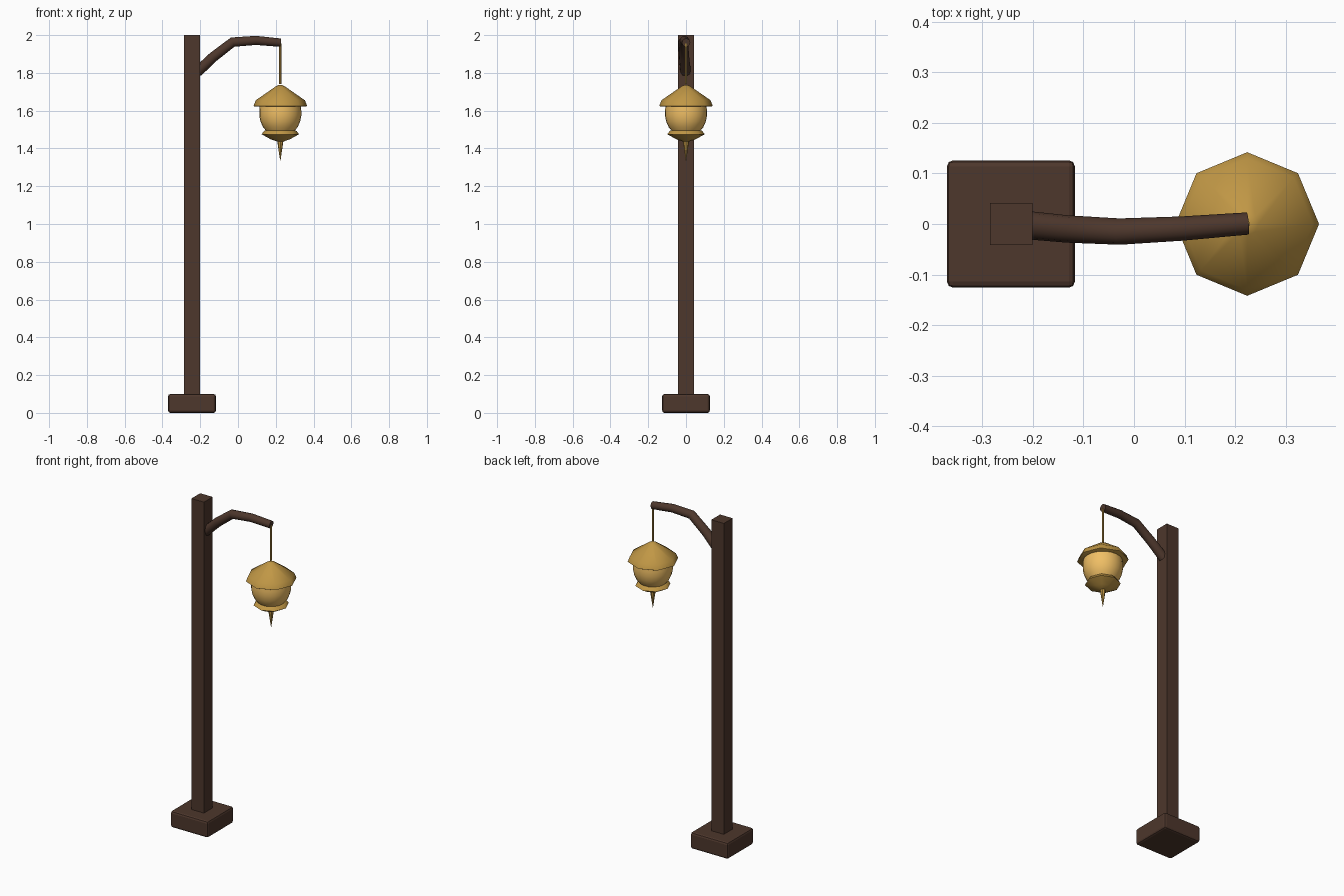
import bpy, bmesh
from math import pi, sin, cos, radians
from mathutils import Vector

if "Cube" in bpy.data.objects:
    bpy.data.objects.remove(bpy.data.objects["Cube"])


def material(name, rgb):
    m = bpy.data.materials.new(name)
    m.diffuse_color = (*rgb, 1)
    m.use_nodes = True
    m.node_tree.nodes["Principled BSDF"].inputs["Base Color"].default_value = m.diffuse_color
    return m


wood = material("dark_wood", (0.075, 0.038, 0.025))
gold = material("gold", (0.53, 0.31, 0.06))
glow = material("glow", (0.87, 0.52, 0.13))


def finish(name, bm, mat, smooth=None):
    bmesh.ops.recalc_face_normals(bm, faces=bm.faces)
    me = bpy.data.meshes.new(name)
    bm.to_mesh(me)
    bm.free()
    me.materials.append(mat)
    ob = bpy.data.objects.new(name, me)
    bpy.context.collection.objects.link(ob)
    if smooth:
        bpy.ops.object.select_all(action='DESELECT')
        ob.select_set(True)
        bpy.context.view_layer.objects.active = ob
        bpy.ops.object.shade_smooth_by_angle(angle=radians(smooth))
    return ob


def box(name, x0, x1, y, z0, z1, bevel=0):
    bm = bmesh.new()
    bmesh.ops.create_cube(bm, size=1)
    for v in bm.verts:
        v.co = ((x0 + x1) / 2 + v.co.x * (x1 - x0), v.co.y * 2 * y,
                (z0 + z1) / 2 + v.co.z * (z1 - z0))
    if bevel:
        bmesh.ops.bevel(bm, geom=bm.edges[:], offset=bevel, segments=2,
                        profile=0.5, affect='EDGES')
    return finish(name, bm, wood)


def skin(bm, rings):
    for a, b in zip(rings, rings[1:]):
        n = len(a)
        for i in range(n):
            j = (i + 1) % n
            bm.faces.new((a[i], a[j], b[j], b[i]))
    bm.faces.new(rings[0])
    bm.faces.new(rings[-1])


def lathe(name, profile, mat, sides=8, smooth=None):
    """Closed turned part around the lantern axis, profile of (radius, z)."""
    bm = bmesh.new()
    rings = [[bm.verts.new((LX + r * cos(2 * pi * i / sides),
                            r * sin(2 * pi * i / sides), z))
              for i in range(sides)] for r, z in profile]
    skin(bm, rings)
    return finish(name, bm, mat, smooth)


LX = 0.224

# Post and foot
box("base", -0.37, -0.117, 0.126, 0, 0.1, 0.012)
box("post", -0.285, -0.201, 0.042, 0.09, 2.0)

# Bent arm: tapered tube along a crooked path
path = [Vector(p) for p in ((-0.215, -0.002, 1.805), (-0.13, -0.01, 1.885),
                            (-0.028, -0.015, 1.963), (0.095, -0.009, 1.972),
                            (0.225, 0.001, 1.96))]
radii = (0.028, 0.027, 0.026, 0.024, 0.022)
bm = bmesh.new()
rings = []
for k, (p, r) in enumerate(zip(path, radii)):
    t = (path[min(k + 1, 4)] - path[max(k - 1, 0)]).normalized()
    side = t.cross(Vector((0, 0, 1))).normalized()
    up = side.cross(t)
    rings.append([bm.verts.new(p + r * (side * cos(a) + up * sin(a)))
                  for a in (2 * pi * i / 12 for i in range(12))])
skin(bm, rings)
finish("arm", bm, wood, 40)

# Hanging lantern
lathe("wire", [(0.006, 1.742), (0.006, 1.955)], gold)
lathe("roof", [(0.01, 1.735), (0.022, 1.73), (0.13, 1.655), (0.142, 1.625),
               (0.136, 1.622)], gold, 8, 50)
lathe("globe", [(0.108, 1.63), (0.111, 1.60), (0.111, 1.573), (0.105, 1.543),
                (0.092, 1.513), (0.07, 1.487)], glow, 24, 40)
lathe("lower_dish", [(0.075, 1.497), (0.086, 1.493), (0.099, 1.475),
                     (0.05, 1.448), (0.012, 1.435)], gold, 8, 40)
lathe("finial", [(0.016, 1.436), (0.012, 1.41), (0.001, 1.335)], gold, 8, 40)
